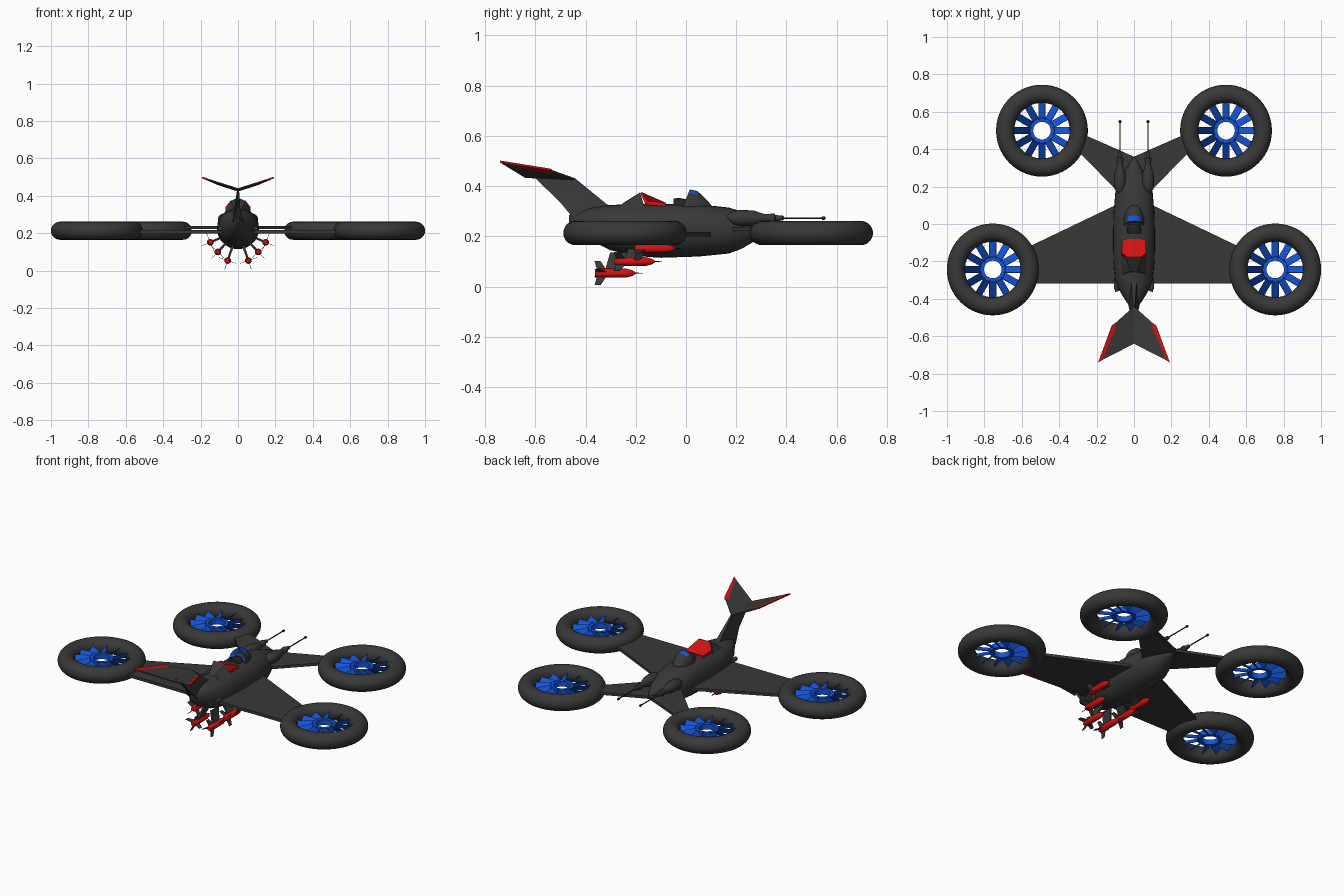
import bpy, bmesh, math
from mathutils import Vector

if "Cube" in bpy.data.objects:
    bpy.data.objects.remove(bpy.data.objects["Cube"])

def material(name, rgb):
    m = bpy.data.materials.new(name)
    m.diffuse_color = (*rgb, 1)
    m.use_nodes = True
    m.node_tree.nodes["Principled BSDF"].inputs["Base Color"].default_value = m.diffuse_color
    return m

GREY = material("dark grey", (0.04, 0.04, 0.04))
BLACK = material("near black", (0.018, 0.018, 0.018))
RED = material("red", (0.66, 0.006, 0.006))
BLUE = material("blue", (0.007, 0.09, 0.68))

def make(name, verts, faces, mats, smooth=None, rule=None):
    me = bpy.data.meshes.new(name)
    me.from_pydata([tuple(v) for v in verts], [], faces)
    bm = bmesh.new()
    bm.from_mesh(me)
    bmesh.ops.recalc_face_normals(bm, faces=bm.faces)
    bm.to_mesh(me)
    bm.free()
    for m in (mats if isinstance(mats, list) else [mats]):
        me.materials.append(m)
    for p in me.polygons:
        p.use_smooth = smooth is not None
        if rule:
            p.material_index = rule(p)
    if smooth is not None:
        me.set_sharp_from_angle(angle=math.radians(smooth))
    ob = bpy.data.objects.new(name, me)
    bpy.context.collection.objects.link(ob)
    return ob

def loft(name, rings, mats, smooth=40, caps=True, loop=False, rule=None):
    n, k = len(rings[0]), len(rings)
    faces = []
    for i in range(k if loop else k - 1):
        a, b = i * n, ((i + 1) % k) * n
        faces += [(a + j, a + (j + 1) % n, b + (j + 1) % n, b + j) for j in range(n)]
    if caps and not loop:
        faces += [tuple(range(n)), tuple(range((k - 1) * n, k * n))]
    return make(name, [p for r in rings for p in r], faces, mats, smooth, rule)

def lathe(name, profile, c, mats, axis='Y', n=16, loop=False, smooth=40, rule=None):
    """Revolve (radius, offset) pairs about an axis through c."""
    c = Vector(c)
    rings = []
    for r, t in profile:
        ring = []
        for j in range(n):
            a = 2 * math.pi * j / n
            u, v = r * math.cos(a), r * math.sin(a)
            ring.append(c + (Vector((u, t, v)) if axis == 'Y' else Vector((u, v, t))))
        rings.append(ring)
    return loft(name, rings, mats, smooth, True, loop, rule)

def prism(name, bottom, top, mats, rule=None):
    return loft(name, [[Vector(p) for p in bottom], [Vector(p) for p in top]], mats, None, rule=rule)

def plate(name, outline, z0, z1, s):
    return prism(name, [(s * x, y, z0) for x, y in outline], [(s * x, y, z1) for x, y in outline], GREY)

# Fuselage: sections of (y, half width, bottom, top)
sections = [(-.465, .005, .25, .285), (-.42, .038, .215, .30), (-.37, .07, .18, .315),
            (-.30, .10, .145, .325), (-.2, .11, .122, .33), (-.1, .112, .115, .33),
            (.05, .11, .12, .328), (.17, .10, .132, .315), (.22, .08, .15, .30),
            (.28, .05, .185, .28), (.33, .022, .215, .262), (.36, .003, .235, .245)]
rings = []
for y, w, b, t in sections:
    ring = []
    for j in range(28):
        a = 2 * math.pi * j / 28
        c, s = math.cos(a), math.sin(a)
        e = 0.85 if s > 0 else 1
        ring.append(Vector((w * math.copysign(abs(c) ** e, c), y,
                            (b + t) / 2 + (t - b) / 2 * math.copysign(abs(s) ** e, s))))
    rings.append(ring)
loft("fuselage", rings, GREY, 35)

# Tail fin, thick at the root and thin at the top
root = [(-.25, .30), (-.315, .328), (-.44, .43), (-.61, .442), (-.5, .335), (-.44, .262), (-.36, .24)]
def fin_x(z):
    return .005 + .03 * max(0, (.36 - z) / .12)
prism("tail_fin", [(-fin_x(z), y, z) for y, z in root], [(fin_x(z), y, z) for y, z in root], GREY)

# V tail planes with red outer edges
for s, side in ((-1, "left"), (1, "right")):
    def tail(name, pts, mat):
        prism(name, [(s * x, y, z - .004) for x, y, z in pts], [(s * x, y, z + .004) for x, y, z in pts], mat)
    tail("tail_plane_" + side, [(0, -.44, .427), (.1, -.53, .459), (.095, -.55, .459),
                                (.168, -.71, .49), (.185, -.735, .495), (0, -.64, .437)], GREY)
    tail("tail_edge_" + side, [(.1, -.53, .459), (.118, -.54, .466), (.192, -.74, .498),
                               (.165, -.725, .49), (.09, -.55, .457)], RED)

# Red intake on the spine, with dark fairing behind it
prism("intake_fairing", [(-.065, -.27, .315), (.065, -.27, .315), (.07, -.165, .315), (-.07, -.165, .315)],
      [(-.02, -.25, .333), (.02, -.25, .333), (.04, -.183, .375), (-.04, -.183, .375)], GREY)
prism("intake_face", [(-.06, -.08, .32), (.06, -.08, .32), (.066, -.16, .325), (.038, -.182, .372),
                      (-.038, -.182, .372), (-.066, -.16, .325)],
      [(-.06, -.08, .334), (.06, -.08, .334), (.066, -.154, .342), (.038, -.176, .376),
       (-.038, -.176, .376), (-.066, -.154, .342)], RED)

# Cockpit hood: dark outside, blue upper band and rear rim
def arc(w, h, y0, y1, z0=.318, n=14):
    return [Vector((w * math.cos(math.pi * j / n), y0 + (y1 - y0) * math.sin(math.pi * j / n),
                    z0 + h * math.sin(math.pi * j / n))) for j in range(n + 1)]
loft("cockpit_hood", [arc(.036, .042, .0, .025), arc(.055, .069, -.012, .015), arc(.053, .063, .035, .045),
                      arc(.04, .035, .07, .075), arc(.02, .008, .1, .1)],
     [GREY, BLUE], 40,
     rule=lambda p: 1 if (p.center.y < .035 and p.center.z > .335 and len(p.vertices) == 4
                          and (p.normal.y < -.5 or p.normal.z > .75)) else 0)
lathe("cockpit_seat", [(.038, -.05), (.042, -.03), (.036, .0)], (0, 0, .312), BLACK)

for s, side in ((-1, "left"), (1, "right")):
    # Wings reaching into the fan rings
    plate("main_wing_" + side, [(0, .145), (.10, .10), (.57, -.125), (.585, -.318), (0, -.318)], .2, .217, s)
    plate("front_wing_" + side, [(0, .36), (.30, .492), (.31, .40), (.10, .187), (0, .187)], .222, .238, s)

    # Guns beside the nose
    x = s * .075
    lathe("gun_housing_" + side, [(.012, .165), (.028, .185), (.033, .22), (.03, .27), (.017, .31), (.016, .335),
                                  (.019, .34), (.019, .352), (.012, .356), (.01, .385), (.005, .39)],
          (x, 0, .273), GREY)
    lathe("gun_barrel_" + side, [(.0035, .38), (.0035, .54), (.007, .542), (.007, .552), (.003, .555)],
          (x, 0, .273), BLACK, n=10)
    # Small exhaust stubs at the rear
    lathe("exhaust_" + side, [(.012, -.35), (.013, -.325), (.008, -.29)], (s * .095, 0, .225), GREY, n=10)

    # Ducted fans: ring, hub and twelve pitched blades
    for label, fx, fy in (("front", .492, .499), ("rear", .755, -.243)):
        c = Vector((s * fx, fy, .2135))
        tag = label + "_" + side
        prof = [(.197 + .0485 * math.cos(2 * math.pi * k / 20), .0485 * math.sin(2 * math.pi * k / 20))
                for k in range(20)]
        lathe("fan_ring_" + tag, prof, c, GREY, 'Z', 56, True, 60)
        lathe("fan_hub_" + tag, [(.047, -.016), (.068, -.016), (.068, .016), (.047, .016)], c, BLUE, 'Z', 32, True)
        verts, faces = [], []
        for k in range(12):
            a = k * math.pi / 6
            d, t = Vector((math.cos(a), math.sin(a), 0)), Vector((-math.sin(a), math.cos(a), 0))
            up = Vector((0, 0, 1))
            nrm = (t + up).normalized() * .0015
            o = len(verts)
            for r in (.06, .156):
                for e, f in ((-1, -1), (1, -1), (1, 1), (-1, 1)):
                    verts.append(c + d * r + (t * .018 - up * .02) * e + nrm * f)
            faces += [tuple(o + i for i in q) for q in ((0, 1, 2, 3), (4, 5, 6, 7), (0, 1, 5, 4), (1, 2, 6, 5),
                                                        (2, 3, 7, 6), (3, 0, 4, 7))]
        make("fan_blades_" + tag, verts, faces, BLUE)

    # Rockets on radial pylons, staggered backwards towards the keel
    for i, (rx, rz, y0) in enumerate(((.148, .152, -.205), (.108, .10, -.285), (.055, .054, -.362))):
        tag = side + "_" + str(i + 1)
        c = Vector((s * rx, 0, rz))
        lathe("rocket_" + tag, [(.011, y0), (.018, y0 + .012), (.018, y0 + .125), (.012, y0 + .148), (.003, y0 + .162)],
              c, RED, n=14)
        lathe("rocket_spike_" + tag, [(.0025, y0 + .155), (.001, y0 + .19)], c, BLACK, n=6)
        out = (c - Vector((0, 0, .215))).normalized()
        tan = Vector((-out.z, 0, out.x))
        def blade(name, axis, th, pts):
            w = Vector((-axis.z, 0, axis.x)) * th
            base = [c + axis * r + Vector((0, y, 0)) for r, y in pts]
            prism(name, [p - w for p in base], [p + w for p in base], GREY)
        fin = [(.05, y0 - .002), (.05, y0 + .022), (.014, y0 + .045), (-.014, y0 + .045),
               (-.05, y0 + .022), (-.05, y0 - .002), (-.014, y0 + .008), (.014, y0 + .008)]
        blade("rocket_fin_a_" + tag, out, .001, fin)
        blade("rocket_fin_b_" + tag, tan, .001, fin)
        blade("pylon_" + tag, out, .006, [(-.01, y0 + .04), (-.01, y0 + .1), (-.085, y0 + .13), (-.085, y0 + .06)])
